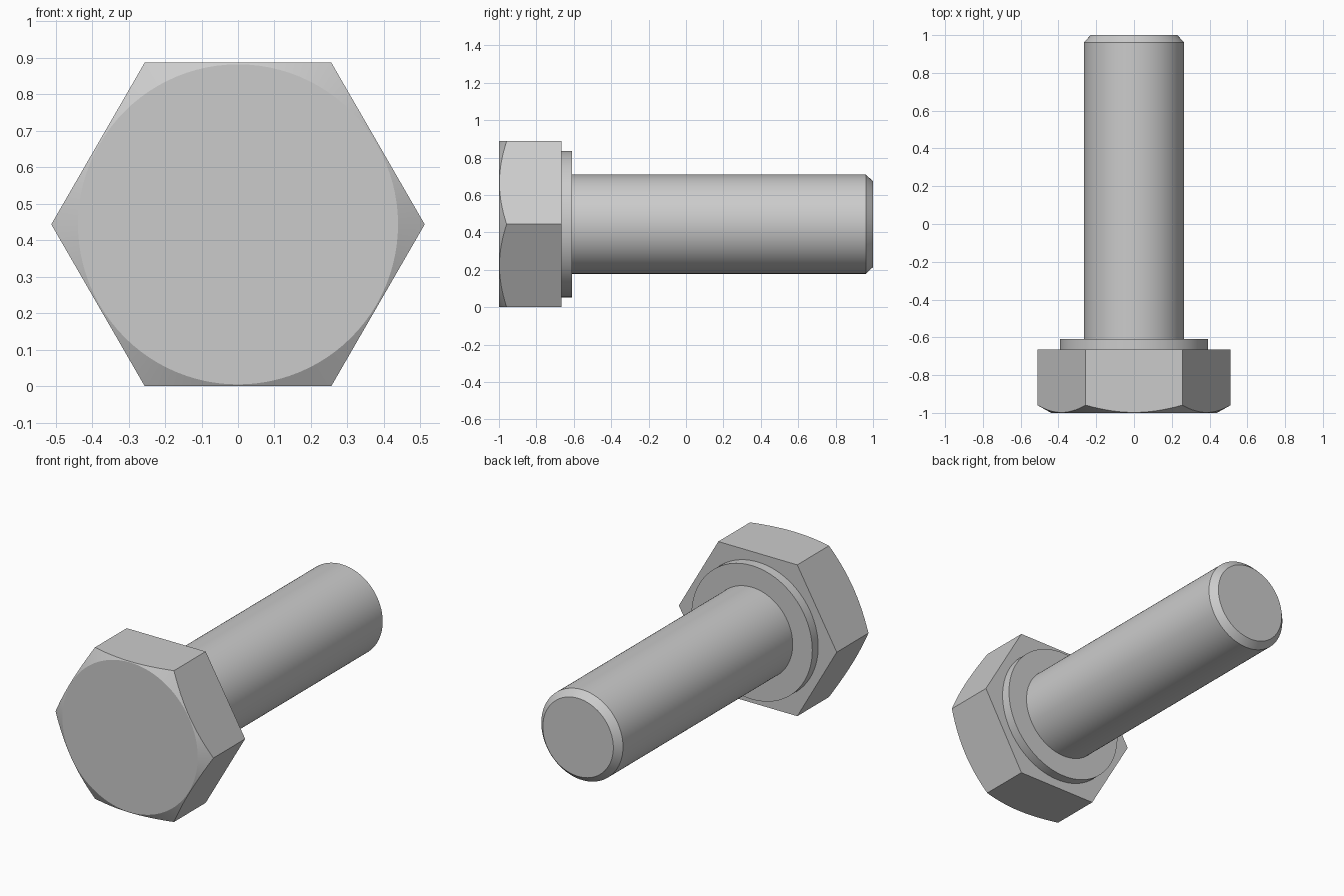
import bpy, bmesh, math

if "Cube" in bpy.data.objects:
    bpy.data.objects.remove(bpy.data.objects["Cube"])

CENTER_Z = 0.4435      # bolt axis height (also the hexagon's inner radius)
APOTHEM = 0.4435
SEG = 96               # divisible by 6 so that corners fall on ring points

steel = bpy.data.materials.new("steel grey")
steel.diffuse_color = (0.6, 0.6, 0.6, 1)
steel.use_nodes = True
steel.node_tree.nodes["Principled BSDF"].inputs["Base Color"].default_value = steel.diffuse_color


def ring(bm, radius, y):
    """Ring of points around the bolt axis; radius and y are functions of the angle."""
    pts = []
    for i in range(SEG):
        a = 2 * math.pi * i / SEG
        r = radius(a)
        pts.append(bm.verts.new((r * math.cos(a), y(r), CENTER_Z + r * math.sin(a))))
    return pts


def bridge(bm, a, b):
    for i in range(SEG):
        j = (i + 1) % SEG
        bm.faces.new((a[i], a[j], b[j], b[i]))


def finish(bm, name):
    bmesh.ops.recalc_face_normals(bm, faces=bm.faces)
    mesh = bpy.data.meshes.new(name)
    bm.to_mesh(mesh)
    bm.free()
    mesh.materials.append(steel)
    obj = bpy.data.objects.new(name, mesh)
    bpy.context.collection.objects.link(obj)
    bpy.ops.object.select_all(action='DESELECT')
    obj.select_set(True)
    bpy.context.view_layer.objects.active = obj
    bpy.ops.object.shade_smooth_by_angle(angle=math.radians(20))


def turned(name, profile):
    """Capped solid of revolution from (radius, y) pairs."""
    bm = bmesh.new()
    rings = [ring(bm, lambda a, r=r: r, lambda _, y=y: y) for r, y in profile]
    for a, b in zip(rings, rings[1:]):
        bridge(bm, a, b)
    bm.faces.new(rings[0])
    bm.faces.new(rings[-1])
    finish(bm, name)


def hex_radius(a):
    return APOTHEM / math.cos(a % (math.pi / 3) - math.pi / 6)


# Hexagonal head with a conical chamfer cutting its front corners
FACE_R, FRONT, BACK = 0.439, -1.0, -0.665
bm = bmesh.new()
face = ring(bm, lambda a: FACE_R, lambda r: FRONT)
rim = ring(bm, hex_radius, lambda r: FRONT + (r - FACE_R) * 0.56)
bm.faces.new(face)
bridge(bm, face, rim)
step = SEG // 6
corners = [bm.verts.new((rim[k * step].co.x, BACK, rim[k * step].co.z)) for k in range(6)]
for k in range(6):
    side = [rim[(k * step + i) % SEG] for i in range(step + 1)]
    bm.faces.new(side + [corners[(k + 1) % 6], corners[k]])
bm.faces.new(corners)
finish(bm, "hex_head")

# Washer collar under the head, and the shank with a chamfered tip
turned("collar", [(0.392, BACK), (0.392, -0.61)])
turned("shank", [(0.265, -0.61), (0.265, 0.962), (0.229, 1.0)])
